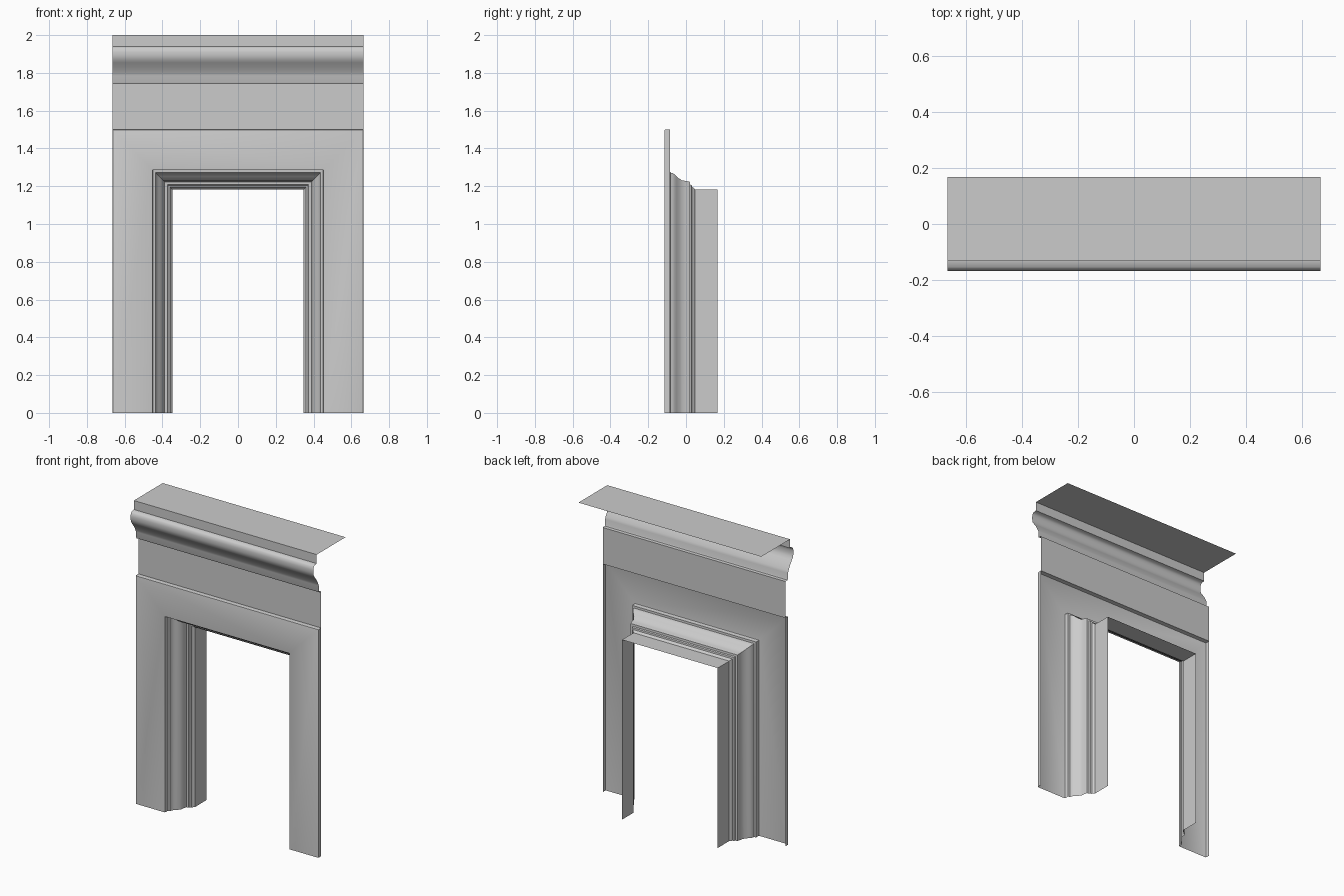
import bpy, bmesh, math

if "Cube" in bpy.data.objects:
    bpy.data.objects.remove(bpy.data.objects["Cube"])


def sheet(name, rows):
    """Skin a grid of points: each row is one copy of the profile."""
    bm = bmesh.new()
    grid = [[bm.verts.new(p) for p in row] for row in rows]
    for a, b in zip(grid, grid[1:]):
        for i in range(len(a) - 1):
            bm.faces.new((a[i], a[i + 1], b[i + 1], b[i]))
    bm.normal_update()
    # Make the visible side face the front / top
    if sum((f.normal.z - f.normal.y) * f.calc_area() for f in bm.faces) < 0:
        bmesh.ops.reverse_faces(bm, faces=bm.faces[:])
    mesh = bpy.data.meshes.new(name)
    bm.to_mesh(mesh)
    bm.free()
    obj = bpy.data.objects.new(name, mesh)
    bpy.context.collection.objects.link(obj)
    bpy.ops.object.select_all(action='DESELECT')
    obj.select_set(True)
    bpy.context.view_layer.objects.active = obj
    bpy.ops.object.shade_smooth_by_angle(angle=math.radians(40))
    return obj


def arch(name, profile, rise=0.835):
    """Sweep a (half width, y) profile up one leg, over and down, mitred."""
    rows = [[(-d, y, 0) for d, y in profile],
            [(-d, y, d + rise) for d, y in profile],
            [(d, y, d + rise) for d, y in profile],
            [(d, y, 0) for d, y in profile]]
    return sheet(name, rows)


def across(name, profile, half=0.665):
    """Extrude a (y, z) profile across the full width."""
    return sheet(name, [[(x, y, z) for y, z in profile] for x in (-half, half)])


# Flat outer casing with eased edges, then stepped inner moulding and jamb lining
arch("door_surround", [
    (0.665, -0.085), (0.665, -0.108), (0.663, -0.113), (0.658, -0.115),
    (0.457, -0.115), (0.452, -0.113), (0.450, -0.108), (0.450, -0.085),
    (0.437, -0.083), (0.434, -0.070), (0.428, -0.060), (0.418, -0.050),
    (0.408, -0.040), (0.402, -0.030), (0.396, -0.022), (0.393, 0.000),
    (0.388, 0.020), (0.374, 0.022), (0.370, 0.030), (0.360, 0.033),
    (0.356, 0.042), (0.348, 0.048), (0.348, 0.168)])

# Ledge on top of the casing and frieze panel
across("frieze", [(-0.085, 1.50), (-0.085, 1.74)])

# Cornice: bottom fillet, cove, rounded nose, upper step and top shelf
across("cornice", [
    (-0.085, 1.74), (-0.105, 1.742), (-0.109, 1.75), (-0.109, 1.785),
    (-0.115, 1.80), (-0.123, 1.815), (-0.135, 1.835), (-0.150, 1.855),
    (-0.162, 1.872), (-0.166, 1.89), (-0.167, 1.91), (-0.163, 1.928),
    (-0.153, 1.938), (-0.132, 1.941), (-0.132, 2.0), (0.168, 2.0)])
